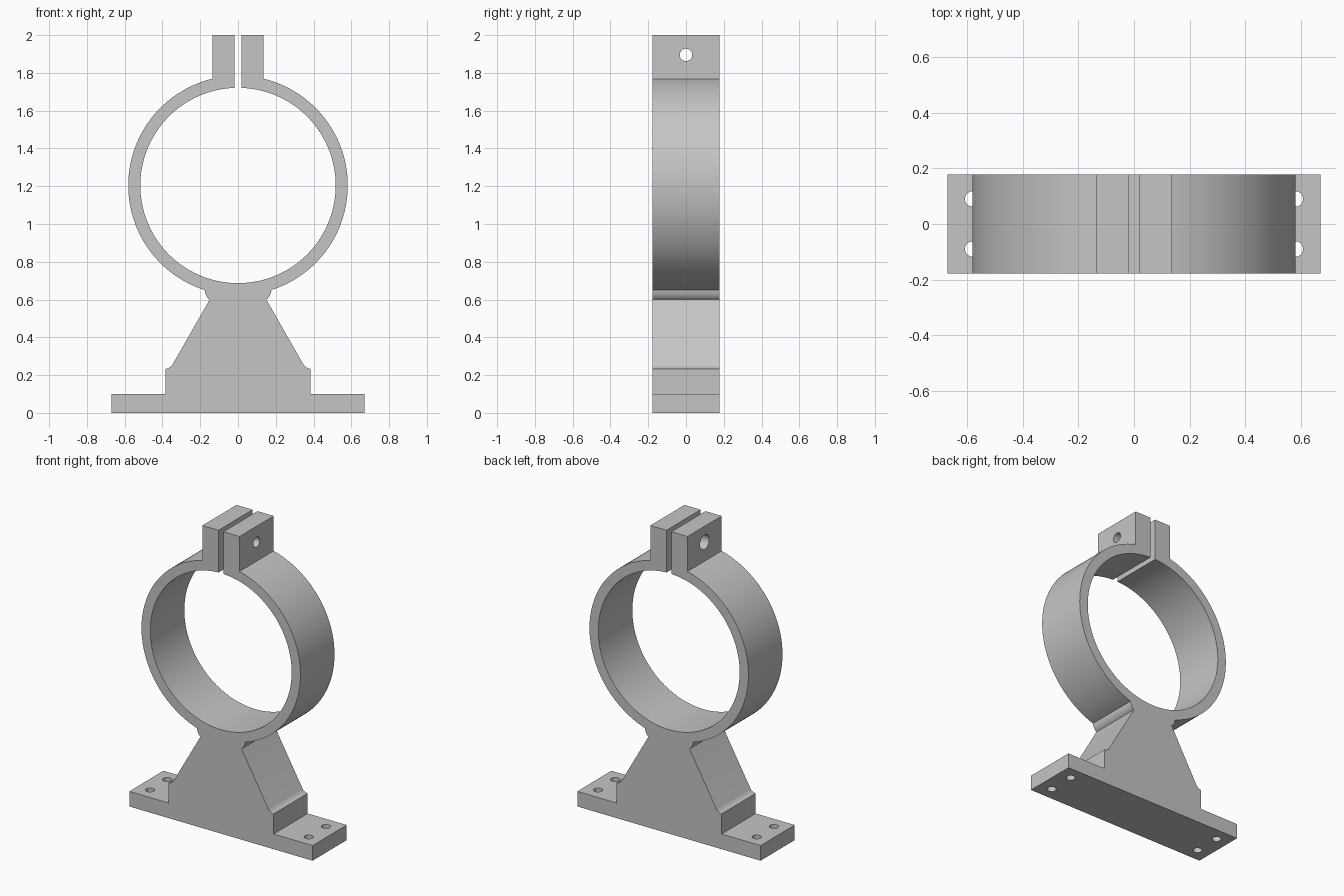
import bpy, bmesh
from math import asin, cos, sin, pi, sqrt
from mathutils import Matrix

cube = bpy.data.objects.get("Cube")
if cube:
    bpy.data.objects.remove(cube, do_unlink=True)

DEPTH = 0.178            # half the width of the bracket
RING_Z = 1.204
R_OUT, R_IN = 0.581, 0.517
SLOT, TAB = 0.018, 0.136  # inner and outer x of a clamp tab

grey = bpy.data.materials.new("plain_grey")
grey.use_nodes = True
colour = (0.56, 0.56, 0.56, 1)
grey.diffuse_color = colour
grey.node_tree.nodes["Principled BSDF"].inputs["Base Color"].default_value = colour


def make_object(name, bm):
    bmesh.ops.recalc_face_normals(bm, faces=bm.faces)
    mesh = bpy.data.meshes.new(name)
    bm.to_mesh(mesh)
    bm.free()
    mesh.materials.append(grey)
    obj = bpy.data.objects.new(name, mesh)
    bpy.context.collection.objects.link(obj)
    return obj


def arc(radius, start, end, steps):
    """Points on the ring, with angles measured from straight down."""
    angles = [start + (end - start) * i / steps for i in range(steps + 1)]
    return [(radius * sin(a), RING_Z - radius * cos(a)) for a in angles]


def curve(a, b, c, steps=6):
    """Small rounded transition from a to c, pulled towards b."""
    ts = [i / steps for i in range(steps + 1)]
    return [tuple((1 - t) ** 2 * p + 2 * t * (1 - t) * q + t * t * r
                  for p, q, r in zip(a, b, c)) for t in ts]


# Right half of the outline: foot, pedestal, ring and clamp tab
neck_x = 0.177
neck_z = RING_Z - sqrt(R_OUT ** 2 - neck_x ** 2)
half = [(0.67, 0), (0.67, 0.1), (0.385, 0.1)]
half += curve((0.385, 0.233), (0.36, 0.235), (0.347, 0.255))
half += curve((0.15, 0.6), (0.172, 0.615), (neck_x, neck_z))
half += arc(R_OUT, asin(neck_x / R_OUT), pi - asin(TAB / R_OUT), 72)[1:]
half += [(TAB, 2.0), (SLOT, 2.0)]
half += arc(R_IN, pi - asin(SLOT / R_IN), 0, 80)
outline = half + [(-x, z) for x, z in reversed(half[:-1])]

# Bracket body extruded from front to back
bm = bmesh.new()
face = bm.faces.new([bm.verts.new((x, -DEPTH, z)) for x, z in outline])
result = bmesh.ops.extrude_face_region(bm, geom=[face])
moved = [v for v in result["geom"] if isinstance(v, bmesh.types.BMVert)]
bmesh.ops.translate(bm, verts=moved, vec=(0, 2 * DEPTH, 0))
body = make_object("clamp_bracket", bm)

# Cutters for the four mounting holes and the clamp bolt hole
bm = bmesh.new()


def add_hole(radius, length, matrix):
    bmesh.ops.create_cone(bm, cap_ends=True, segments=32, radius1=radius,
                          radius2=radius, depth=length, matrix=matrix)


for sx in (-1, 1):
    for sy in (-1, 1):
        add_hole(0.028, 0.2, Matrix.Translation((sx * 0.58, sy * 0.09, 0.05)))
    bolt_radius = 0.033 if sx > 0 else 0.048
    add_hole(bolt_radius, 0.15, Matrix.Translation((sx * 0.08, 0, 1.895))
             @ Matrix.Rotation(pi / 2, 4, "Y"))
cutter = make_object("hole_cutter", bm)
cutter.hide_render = True

cut = body.modifiers.new("holes", "BOOLEAN")
cut.operation = "DIFFERENCE"
cut.solver = "EXACT"
cut.object = cutter

bpy.ops.object.select_all(action="DESELECT")
body.select_set(True)
bpy.context.view_layer.objects.active = body
bpy.ops.object.modifier_apply(modifier="holes")
bpy.data.objects.remove(cutter, do_unlink=True)
bpy.ops.object.shade_smooth_by_angle(angle=pi / 7)
